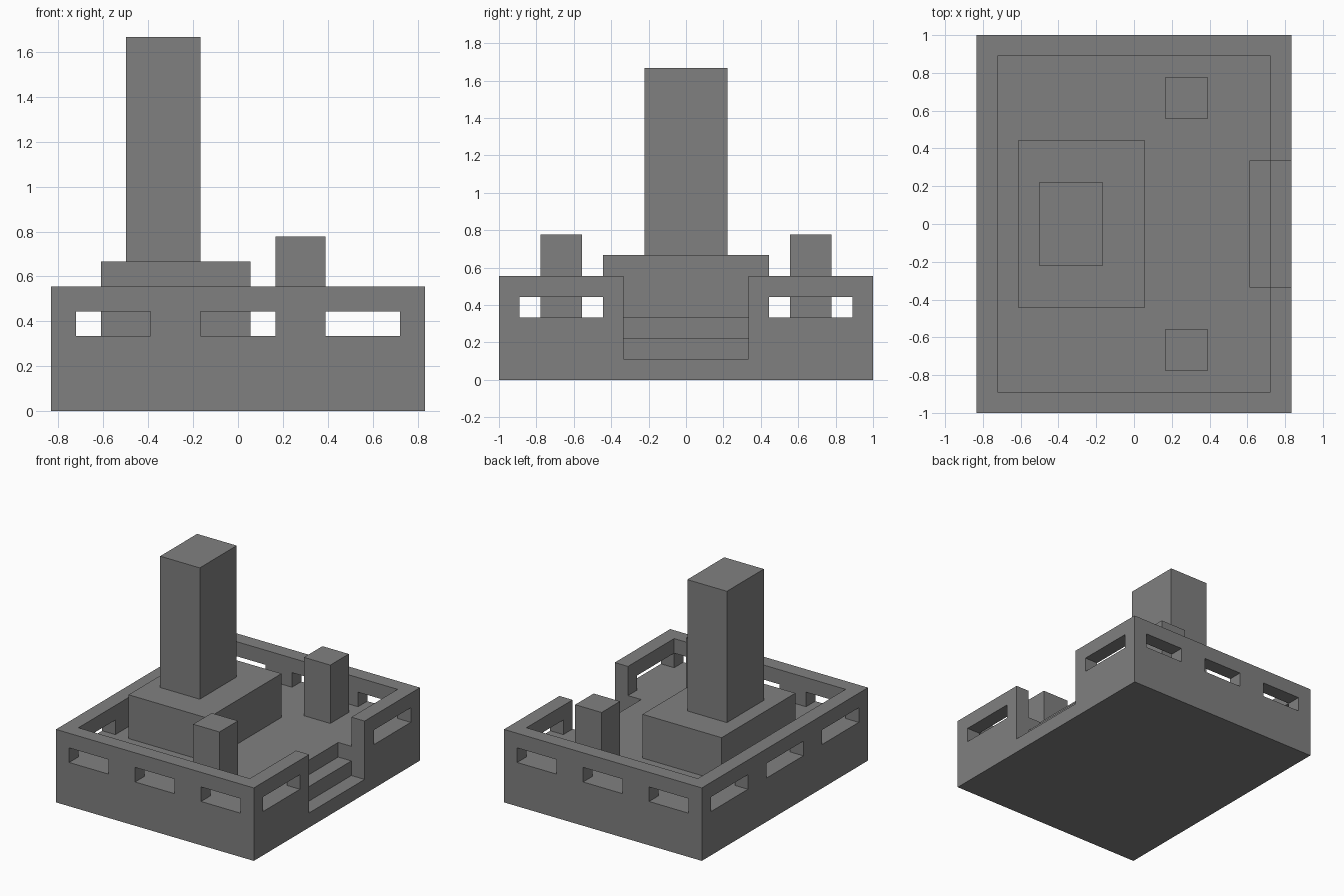
import bpy, bmesh, math
from mathutils import Vector

if "Cube" in bpy.data.objects:
    bpy.data.objects.remove(bpy.data.objects["Cube"])

U = 1 / 9  # building unit: the model is 15 x 18 x 15 units

stone = bpy.data.materials.new("grey_stone")
stone.diffuse_color = (0.216, 0.216, 0.216, 1)
stone.use_nodes = True
stone.node_tree.nodes["Principled BSDF"].inputs["Base Color"].default_value = stone.diffuse_color


def box(name, x0, x1, y0, y1, z0, z1):
    """Flat-faced box given by its limits in building units."""
    lo, hi = Vector((x0, y0, z0)) * U, Vector((x1, y1, z1)) * U
    bm = bmesh.new()
    bmesh.ops.create_cube(bm, size=1)
    for v in bm.verts:
        v.co = Vector(hi[i] if v.co[i] > 0 else lo[i] for i in range(3))
    me = bpy.data.meshes.new(name)
    bm.to_mesh(me)
    bm.free()
    me.materials.append(stone)
    ob = bpy.data.objects.new(name, me)
    bpy.context.collection.objects.link(ob)
    return ob


# Walled platform, carved from one block
platform = box("walled_platform", -7.5, 7.5, -9, 9, 0, 5)
cutters = [box("courtyard_cut", -6.5, 6.5, -8, 8, 3, 6)]

# Entrance steps through the right wall
cutters.append(box("lower_step_cut", 6.5, 8, -3, 3, 1, 6))
cutters.append(box("upper_step_cut", 5.5, 8, -3, 3, 2, 6))

# Window slots: front and back walls together, then left and right walls
for x in (-5, 0, 5):
    cutters.append(box("long_slot_cut", x - 1.5, x + 1.5, -10, 10, 3, 4))
for y, x1 in ((-6, 8), (0, 0), (6, 8)):
    cutters.append(box("cross_slot_cut", -8, x1, y - 2, y + 2, 3, 4))

for c in cutters:
    c.hide_render = True
    mod = platform.modifiers.new(c.name, 'BOOLEAN')
    mod.operation, mod.solver, mod.object = 'DIFFERENCE', 'EXACT', c

# Bake the cuts, merge coplanar faces and drop the cutters
dg = bpy.context.evaluated_depsgraph_get()
carved = bpy.data.meshes.new_from_object(platform.evaluated_get(dg))
platform.modifiers.clear()
platform.data = carved
for c in cutters:
    bpy.data.objects.remove(c)
bm = bmesh.new()
bm.from_mesh(carved)
bmesh.ops.remove_doubles(bm, verts=bm.verts, dist=1e-5)
bmesh.ops.dissolve_limit(bm, angle_limit=math.radians(1),
                         verts=bm.verts, edges=bm.edges)
bm.to_mesh(carved)
bm.free()

# Pedestal with the tall tower
box("pedestal", -5.5, 0.5, -4, 4, 3, 6)
box("tower", -4.5, -1.5, -2, 2, 6, 15)

# Pair of short pillars
for side, y in (("front", -6), ("back", 6)):
    box(side + "_pillar", 1.5, 3.5, y - 1, y + 1, 3, 7)
